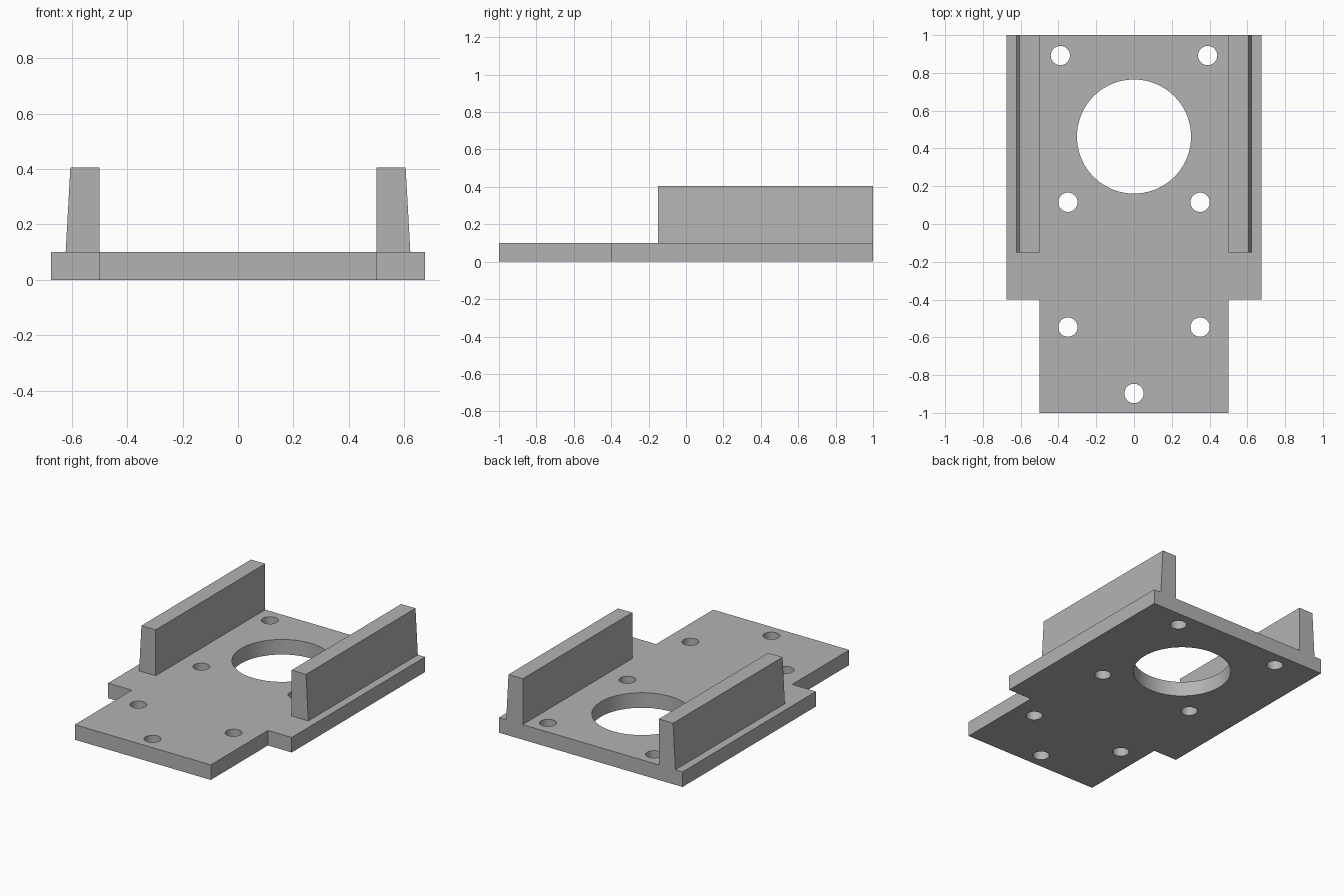
import bpy
import bmesh
from mathutils import Matrix, Vector

default = bpy.data.objects.get("Cube")
if default:
    bpy.data.objects.remove(default, do_unlink=True)

# Single grey material
grey = bpy.data.materials.new("grey")
grey.use_nodes = True
colour = (0.45, 0.45, 0.45, 1)
grey.diffuse_color = colour
grey.node_tree.nodes["Principled BSDF"].inputs["Base Color"].default_value = colour

THICK = 0.1


def new_object(name, bm):
    bmesh.ops.recalc_face_normals(bm, faces=bm.faces)
    mesh = bpy.data.meshes.new(name)
    bm.to_mesh(mesh)
    bm.free()
    mesh.materials.append(grey)
    obj = bpy.data.objects.new(name, mesh)
    bpy.context.collection.objects.link(obj)
    return obj


def extrude_profile(name, points, direction):
    """Extrude a closed outline along a direction."""
    bm = bmesh.new()
    face = bm.faces.new([bm.verts.new(p) for p in points])
    moved = bmesh.ops.extrude_face_region(bm, geom=[face], use_keep_orig=True)["geom"]
    verts = [v for v in moved if isinstance(v, bmesh.types.BMVert)]
    bmesh.ops.translate(bm, verts=verts, vec=Vector(direction))
    return new_object(name, bm)


# Stepped base plate
half = [(0.5, -1), (0.5, -0.4), (0.675, -0.4), (0.675, 1)]
outline = half + [(-x, y) for x, y in reversed(half)]
plate = extrude_profile("base_plate", [(x, y, 0) for x, y in outline], (0, 0, THICK))

# Large bore and screw holes
holes = [(0, 0.463, 0.302, 96), (0, -0.897, 0.051, 40)]
for x, y in [(0.39, 0.892), (0.35, 0.115), (0.35, -0.546)]:
    holes += [(side * x, y, 0.051, 40) for side in (-1, 1)]
bm = bmesh.new()
for x, y, radius, segments in holes:
    bmesh.ops.create_cone(bm, cap_ends=True, segments=segments, radius1=radius,
                          radius2=radius, depth=THICK * 3,
                          matrix=Matrix.Translation((x, y, THICK / 2)))
cutter = new_object("hole_cutter", bm)
cutter.hide_render = True

cut = plate.modifiers.new("holes", "BOOLEAN")
cut.operation = "DIFFERENCE"
cut.solver = "EXACT"
cut.object = cutter
bpy.context.view_layer.objects.active = plate
plate.select_set(True)
bpy.ops.object.modifier_apply(modifier=cut.name)
bpy.data.objects.remove(cutter, do_unlink=True)
bpy.ops.object.shade_smooth_by_angle()

# Side rails: upright inside face, slightly drafted outside face
section = [(0.5, THICK), (0.622, THICK), (0.605, 0.405), (0.5, 0.405)]
for name, side in (("left_rail", 1), ("right_rail", -1)):
    extrude_profile(name, [(side * x, -0.15, z) for x, z in section], (0, 1.15, 0))
